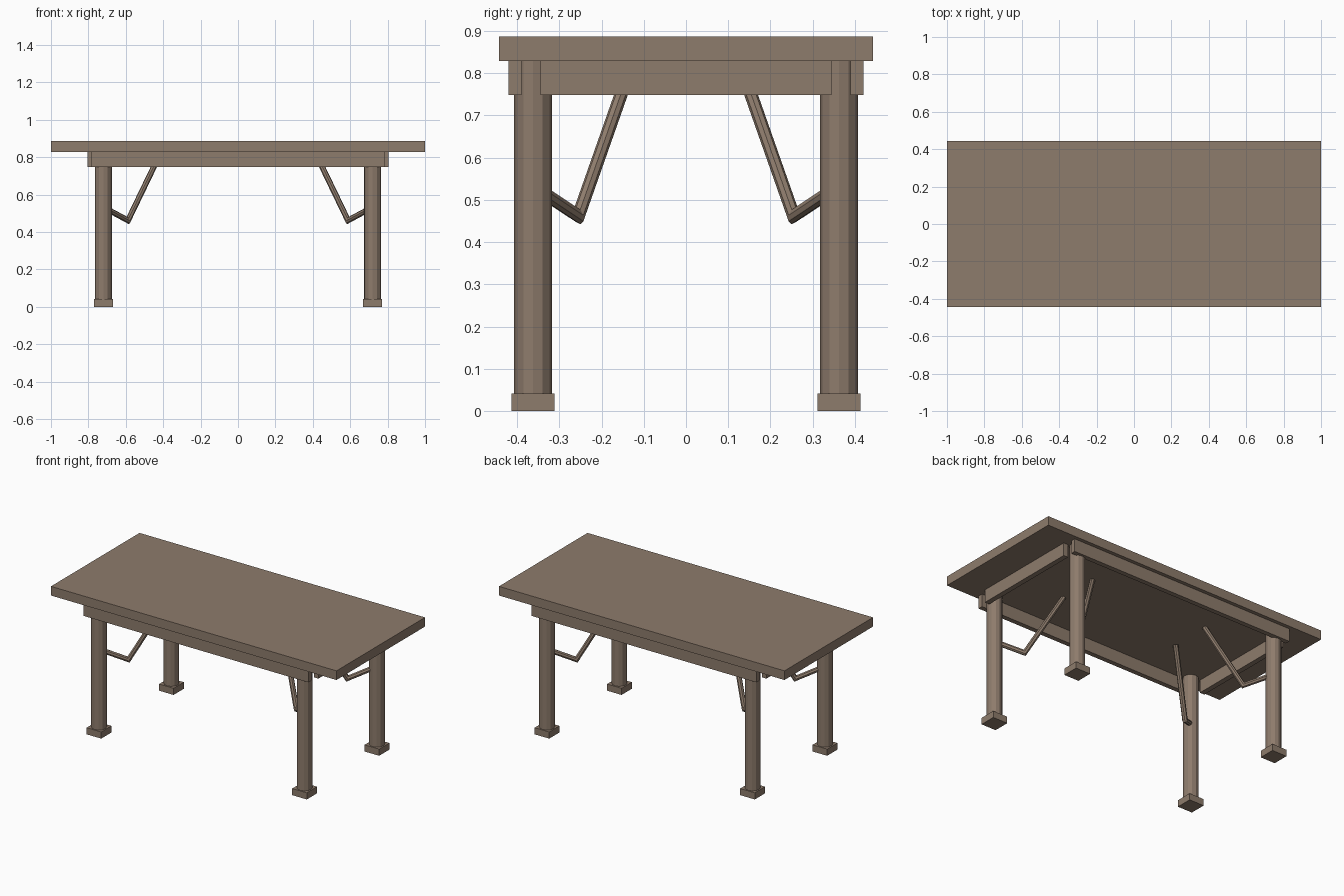
import bpy, bmesh
from mathutils import Vector

if "Cube" in bpy.data.objects:
    bpy.data.objects.remove(bpy.data.objects["Cube"])

wood = bpy.data.materials.new("wood")
wood.diffuse_color = (0.27, 0.20, 0.15, 1)
wood.use_nodes = True
wood.node_tree.nodes["Principled BSDF"].inputs["Base Color"].default_value = wood.diffuse_color


def add_object(name, bm):
    bmesh.ops.recalc_face_normals(bm, faces=bm.faces)
    mesh = bpy.data.meshes.new(name)
    bm.to_mesh(mesh)
    bm.free()
    mesh.materials.append(wood)
    obj = bpy.data.objects.new(name, mesh)
    bpy.context.collection.objects.link(obj)
    return obj


def box(name, lo, hi):
    bm = bmesh.new()
    bmesh.ops.create_cube(bm, size=1)
    lo, hi = Vector(lo), Vector(hi)
    for v in bm.verts:
        v.co = (lo + hi) / 2 + v.co * (hi - lo)
    return add_object(name, bm)


def tube(name, path, radius, sides):
    """Sweep a polygon along a path with mitred corners."""
    pts = [Vector(p) for p in path]
    dirs = [(b - a).normalized() for a, b in zip(pts, pts[1:])]
    bm = bmesh.new()
    # circle at the origin, turned to face the first segment
    circle = bmesh.ops.create_circle(bm, segments=sides, radius=radius)["verts"]
    turn = Vector((0, 0, 1)).rotation_difference(dirs[0])
    ring = circle
    for v in ring:
        v.co = turn @ v.co + pts[0]
    rings = [ring]
    for i, d in enumerate(dirs):
        nxt = dirs[min(i + 1, len(dirs) - 1)]
        n = (d + nxt).normalized()
        ring = [bm.verts.new(v.co + d * ((pts[i + 1] - v.co).dot(n) / d.dot(n)))
                for v in rings[-1]]
        rings.append(ring)
    for a, b in zip(rings, rings[1:]):
        for k in range(sides):
            j = (k + 1) % sides
            bm.faces.new((a[k], a[j], b[j], b[k]))
    bm.faces.new(rings[0])
    bm.faces.new(rings[-1])
    return add_object(name, bm)


TOP = 0.829      # underside of the table top
LOW = 0.748      # lower edge of the aprons
LX, LY = 0.72, 0.362

# table top
box("table_top", (-1, -0.443, TOP), (1, 0.443, 0.887))

# aprons
for s, name in ((-1, "front"), (1, "back")):
    y = s * 0.405
    box(name + "_apron", (-0.787, y - 0.015, LOW), (0.787, y + 0.015, TOP))
for s, name in ((-1, "left"), (1, "right")):
    x = s * 0.789
    box(name + "_apron", (x - 0.016, -0.345, LOW), (x + 0.016, 0.345, TOP))

# legs, feet and bent braces at each corner
for sx, side in ((-1, "left"), (1, "right")):
    for sy, end in ((-1, "front"), (1, "back")):
        tag = f"{end}_{side}_"
        x, y = sx * LX, sy * LY
        tube(tag + "leg", [(x, y, 0.03), (x, y, TOP)], 0.045, 12)
        box(tag + "foot", (x - 0.051, y - 0.051, 0), (x + 0.051, y + 0.051, 0.042))
        path = [(x, y, 0.533),
                (sx * 0.588, sy * 0.255, 0.462),
                (sx * 0.411, sy * 0.126, TOP)]
        tube(tag + "brace", path, 0.0155, 8)
